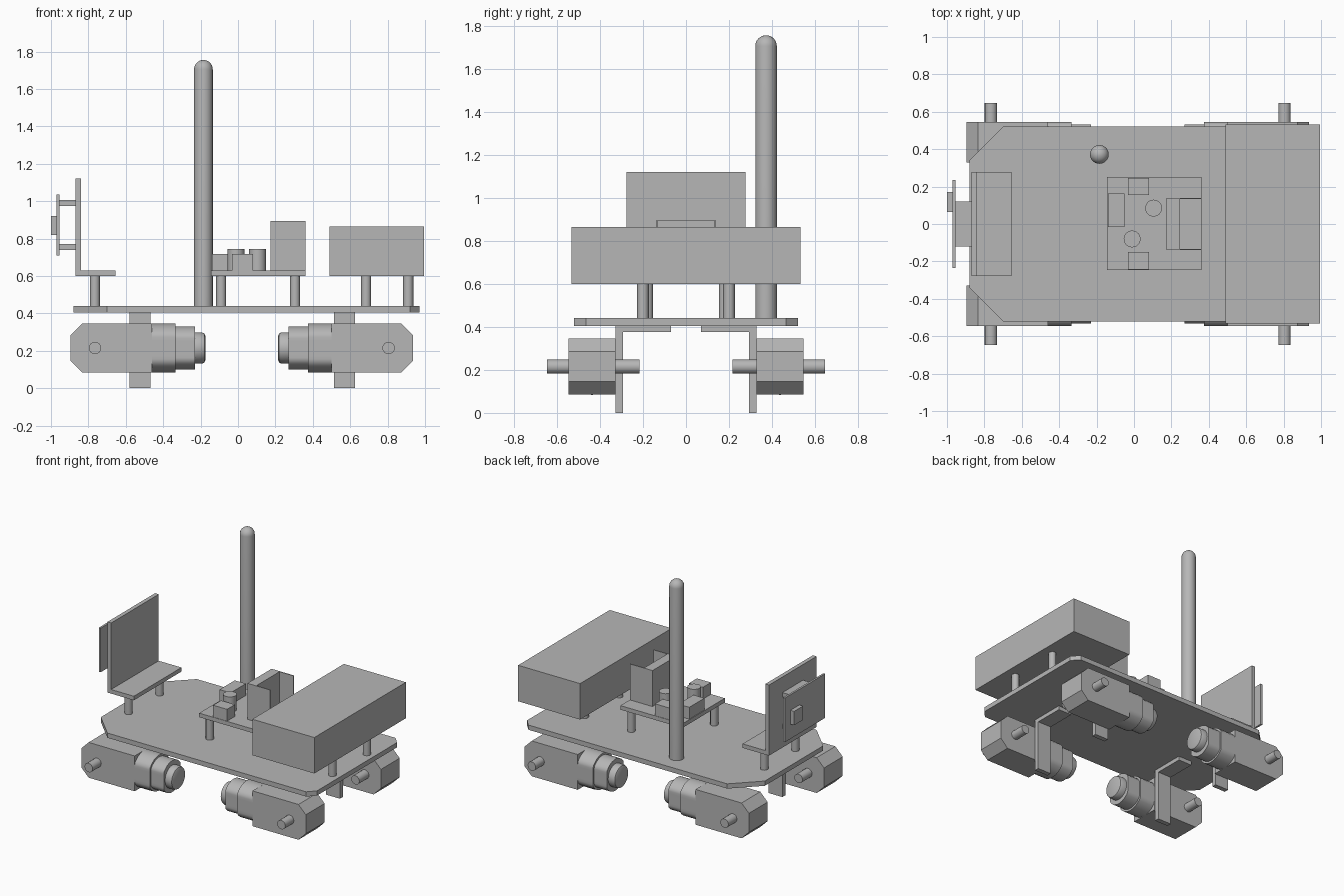
import bpy, bmesh, math
from mathutils import Matrix, Vector

cube = bpy.data.objects.get("Cube")
if cube:
    bpy.data.objects.remove(cube)

GREY = (0.47, 0.47, 0.47, 1)
mat = bpy.data.materials.new("plain grey")
mat.use_nodes = True
mat.diffuse_color = GREY
mat.node_tree.nodes["Principled BSDF"].inputs["Base Color"].default_value = GREY


def finish(name, bm, smooth=False):
    bmesh.ops.recalc_face_normals(bm, faces=bm.faces)
    mesh = bpy.data.meshes.new(name)
    bm.to_mesh(mesh)
    bm.free()
    mesh.materials.append(mat)
    ob = bpy.data.objects.new(name, mesh)
    bpy.context.collection.objects.link(ob)
    if smooth:
        bpy.ops.object.select_all(action='DESELECT')
        ob.select_set(True)
        bpy.context.view_layer.objects.active = ob
        bpy.ops.object.shade_smooth_by_angle(angle=math.radians(35))
    return ob


def loft(name, rings, smooth=False):
    """Skin a list of equal-length rings and cap both ends."""
    bm = bmesh.new()
    loops = [[bm.verts.new(p) for p in ring] for ring in rings]
    n = len(loops[0])
    for a, b in zip(loops, loops[1:]):
        for i in range(n):
            j = (i + 1) % n
            bm.faces.new((a[i], a[j], b[j], b[i]))
    bm.faces.new(loops[0])
    bm.faces.new(loops[-1])
    return finish(name, bm, smooth)


def box(name, x, y, z):
    ring = [(x[0], y[0]), (x[1], y[0]), (x[1], y[1]), (x[0], y[1])]
    return loft(name, [[(*p, h) for p in ring] for h in z])


def post(name, x, y, z0, z1, r, sides=16):
    ring = [(x + r * math.cos(2 * math.pi * i / sides),
             y + r * math.sin(2 * math.pi * i / sides)) for i in range(sides)]
    return loft(name, [[(*p, h) for p in ring] for h in (z0, z1)], True)


# Deck plate with large chamfers on one end and small ones on the other
half = [(-0.88, 0.34), (-0.70, 0.52), (0.92, 0.52), (0.97, 0.465)]
outline = half + [(x, -y) for x, y in reversed(half)]
loft("deck", [[(*p, h) for p in outline] for h in (0.405, 0.44)])

# Four gear motors with their brackets
AXIS_Y, AXIS_Z = 0.437, 0.215


def gear_motor(end, side):
    tag = ("left" if end > 0 else "right") + ("_back" if side > 0 else "_front")

    def px(x):
        return x if end < 0 else 0.04 - x

    # gearbox with chamfered outer end
    prof = [(-0.46, 0.345), (-0.835, 0.345), (-0.895, 0.285),
            (-0.895, 0.145), (-0.835, 0.085), (-0.46, 0.085)]
    loft("gearbox_" + tag, [[(px(x), side * y, z) for x, z in prof]
                            for y in (0.328, 0.546)])

    # motor can: round sections flattened on both sides
    def ring(x, r, flat):
        pts = []
        for i in range(40):
            a = 2 * math.pi * i / 40
            dy = max(-flat, min(flat, r * math.cos(a)))
            pts.append((px(x), side * (AXIS_Y + dy), AXIS_Z + r * math.sin(a)))
        return pts

    sections = [("motor_mount", [(-0.465, 0.131, 0.109), (-0.335, 0.131, 0.109)]),
                ("motor_can", [(-0.335, 0.116, 0.096), (-0.23, 0.116, 0.096)]),
                ("motor_cap", [(-0.23, 0.083, 1), (-0.192, 0.083, 1),
                               (-0.18, 0.078, 1), (-0.175, 0.066, 1)])]
    for name, spec in sections:
        loft(name + "_" + tag, [ring(*s) for s in spec], True)

    # drive shaft
    shaft = [(px(-0.765) + 0.033 * math.cos(math.pi * i / 8),
              AXIS_Z + 0.033 * math.sin(math.pi * i / 8)) for i in range(16)]
    loft("shaft_" + tag, [[(x, side * y, z) for x, z in shaft]
                          for y in (0.216, 0.646)], True)

    # angle bracket under the deck
    angle = [(0.328, 0), (0.328, 0.405), (0.07, 0.405),
             (0.07, 0.375), (0.293, 0.375), (0.293, 0)]
    x0 = -0.58 if end < 0 else 0.512
    loft("motor_bracket_" + tag, [[(x, side * y, z) for y, z in angle]
                                  for x in (x0, x0 + 0.113)])


for end in (-1, 1):
    for side in (-1, 1):
        gear_motor(end, side)

# Standoffs that carry the upper parts
for x, y in ((-0.765, 0.18), (-0.09, 0.2), (0.305, 0.2), (0.685, 0.2), (0.91, 0.2)):
    for s in (-1, 1):
        post("standoff", x, s * y, 0.44, 0.60, 0.027, 12)

# Mast with a domed top
R, TOP = 0.05, 1.705
rings = [(R, 0.44)] + [(max(R * math.cos(a), 0.001), TOP + R * math.sin(a))
                       for a in (math.pi / 2 * i / 8 for i in range(9))]
loft("mast", [[(-0.185 + r * math.cos(math.pi * i / 16),
                0.372 + r * math.sin(math.pi * i / 16), z) for i in range(32)]
              for r, z in rings], True)

# Battery pack
box("battery_pack", (0.49, 0.995), (-0.533, 0.533), (0.60, 0.865))

# Circuit board and its components
box("circuit_board", (-0.145, 0.36), (-0.245, 0.25), (0.60, 0.63))
socket = [(0.36, -0.14), (0.175, -0.14), (0.175, 0.14), (0.36, 0.14),
          (0.36, 0.133), (0.245, 0.133), (0.245, -0.133), (0.36, -0.133)]
loft("tall_socket", [[(*p, h) for p in socket] for h in (0.63, 0.895)])
box("side_connector", (-0.14, -0.05), (-0.015, 0.162), (0.63, 0.717))
box("back_connector", (-0.033, 0.08), (0.155, 0.247), (0.63, 0.717))
box("front_connector", (-0.033, 0.08), (-0.242, -0.15), (0.63, 0.717))
post("capacitor_back", 0.105, 0.085, 0.63, 0.743, 0.045, 24)
post("capacitor_front", -0.01, -0.08, 0.63, 0.743, 0.045, 24)

# Upright sensor bracket, spacers, board and lens block
ell = [(-0.87, 0.60), (-0.655, 0.60), (-0.655, 0.63),
       (-0.84, 0.63), (-0.84, 1.12), (-0.87, 1.12)]
loft("sensor_bracket", [[(x, y, z) for x, z in ell] for y in (-0.277, 0.277)])
for z in (0.74, 0.973):
    box("sensor_spacer", (-0.957, -0.868), (-0.12, 0.12), (z, z + 0.032))
box("sensor_board", (-0.97, -0.955), (-0.235, 0.235), (0.71, 1.035))
box("sensor_lens", (-1.0, -0.97), (0.065, 0.17), (0.818, 0.92))
